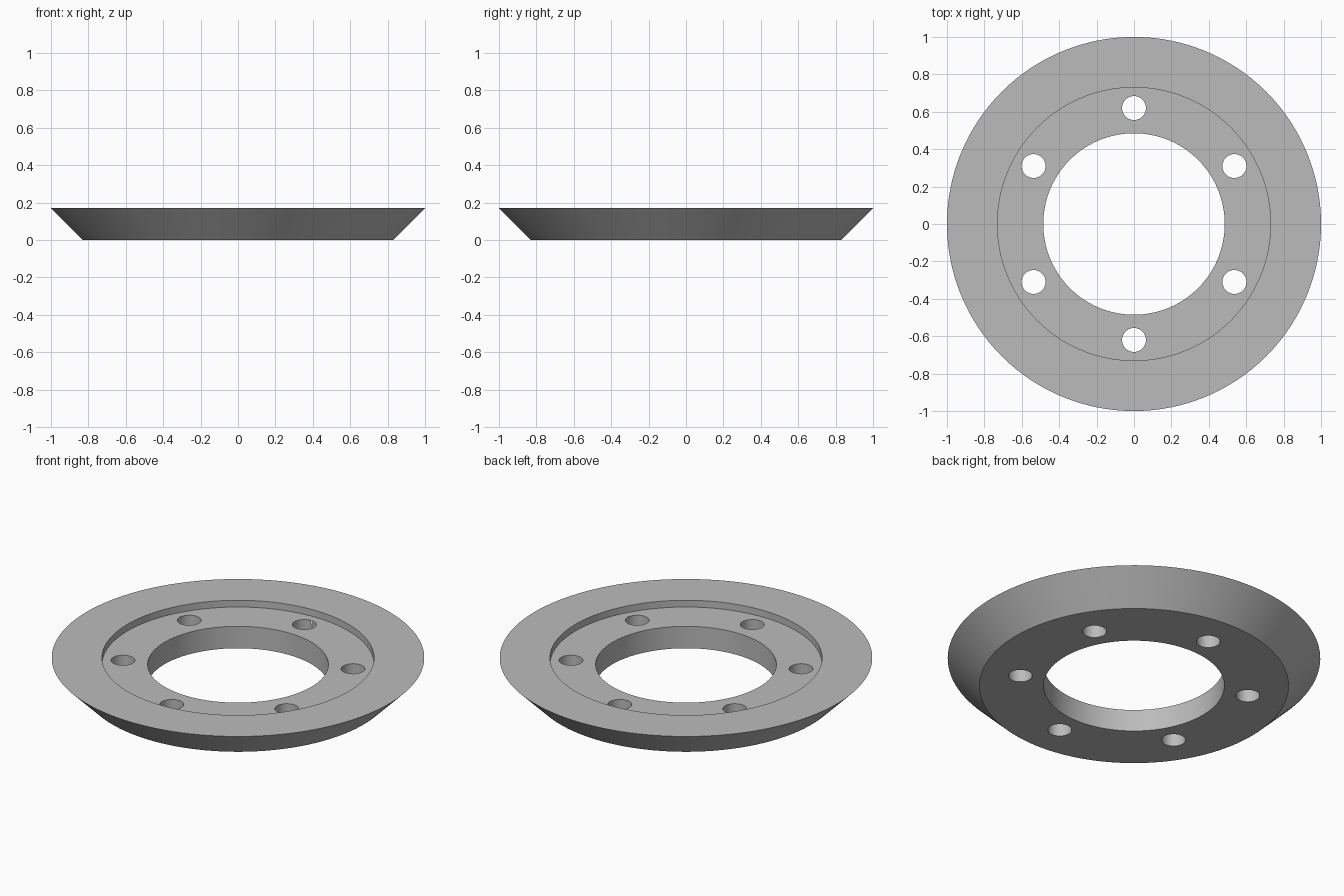
import bpy, math

cube = bpy.data.objects.get("Cube")
if cube:
    bpy.data.objects.remove(cube, do_unlink=True)

SEGMENTS = 128
HEIGHT, FLOOR = 0.17, 0.13
BOLT_CIRCLE, BOLT_RADIUS = 0.62, 0.064

# Material
steel = bpy.data.materials.new("plain grey")
steel.use_nodes = True
grey = (0.5, 0.5, 0.5, 1)
steel.diffuse_color = grey
steel.node_tree.nodes["Principled BSDF"].inputs["Base Color"].default_value = grey


def lathe(name, profile):
    """Spin a closed (radius, height) profile around z into a ring."""
    count = len(profile)
    verts = [(r * math.cos(a), r * math.sin(a), z)
             for a in (math.tau * i / SEGMENTS for i in range(SEGMENTS))
             for r, z in profile]
    faces = []
    for i in range(SEGMENTS):
        here, there = i * count, (i + 1) % SEGMENTS * count
        for j in range(count):
            k = (j + 1) % count
            faces.append((here + j, there + j, there + k, here + k))
    mesh = bpy.data.meshes.new(name)
    mesh.from_pydata(verts, [], faces)
    mesh.materials.append(steel)
    obj = bpy.data.objects.new(name, mesh)
    bpy.context.collection.objects.link(obj)
    return obj


# Flange ring: bevelled outside, stepped recess and central bore
ring = lathe("flange_ring", [(0.485, 0), (0.83, 0), (1, HEIGHT),
                             (0.73, HEIGHT), (0.73, FLOOR), (0.485, FLOOR)])

# Six bolt holes, the first on the y axis
cutters = []
for i in range(6):
    angle = math.pi / 2 + i * math.tau / 6
    bpy.ops.mesh.primitive_cylinder_add(
        vertices=48, radius=BOLT_RADIUS, depth=1,
        location=(BOLT_CIRCLE * math.cos(angle), BOLT_CIRCLE * math.sin(angle), 0))
    cutter = bpy.context.object
    cutter.name = f"bolt_hole_cutter_{i + 1}"
    cutter.hide_render = True
    cutter.data.materials.append(steel)
    cut = ring.modifiers.new("bolt_hole", 'BOOLEAN')
    cut.operation, cut.solver, cut.object = 'DIFFERENCE', 'EXACT', cutter
    cutters.append(cutter)

# Apply the cuts, drop the cutters and shade the curved walls smooth
bpy.ops.object.select_all(action='DESELECT')
ring.select_set(True)
bpy.context.view_layer.objects.active = ring
for name in [m.name for m in ring.modifiers]:
    bpy.ops.object.modifier_apply(modifier=ring.modifiers[0].name)
for cutter in cutters:
    bpy.data.objects.remove(cutter, do_unlink=True)
bpy.ops.object.shade_smooth_by_angle(angle=math.radians(30))
